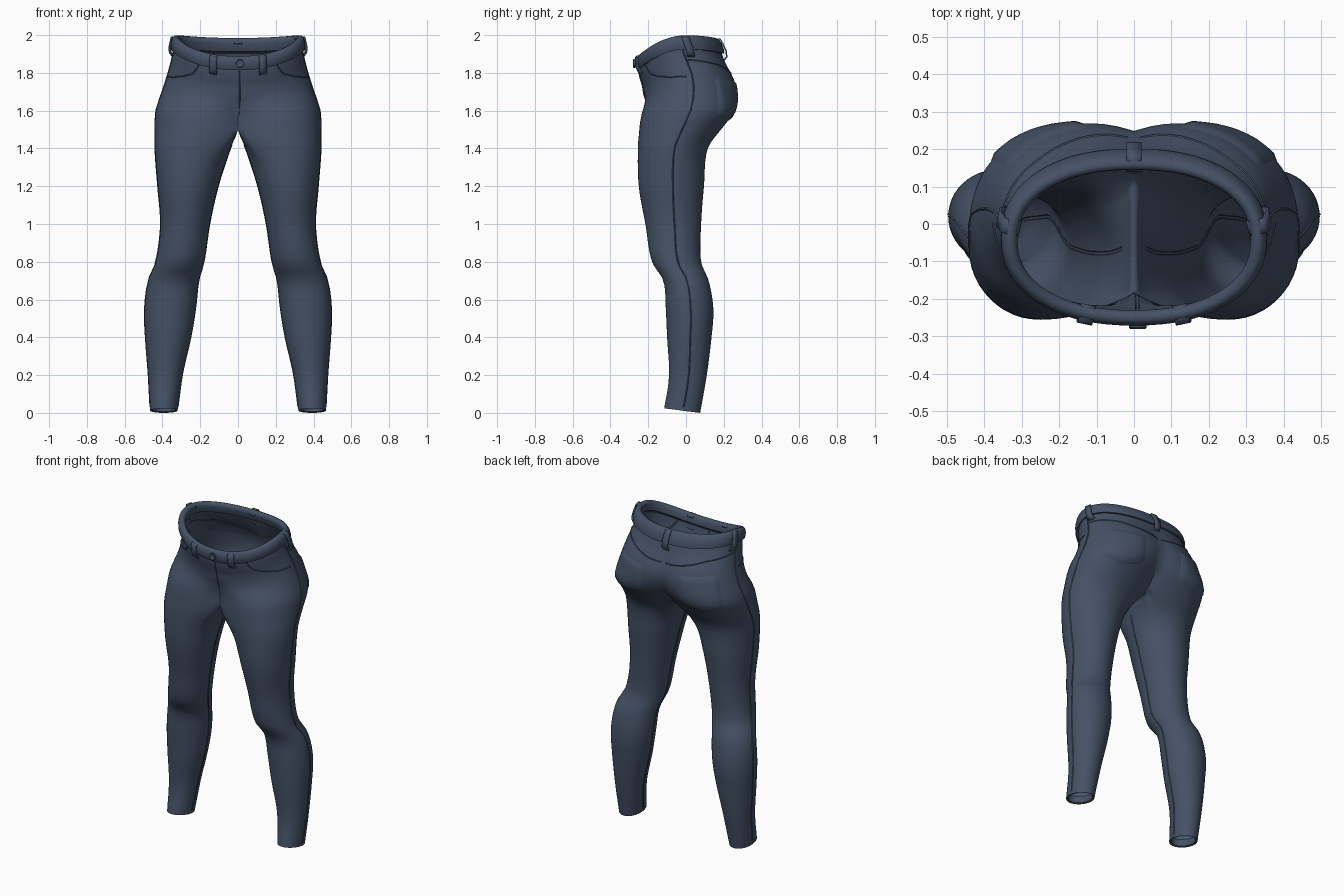
import bpy, bmesh, math
from mathutils import Vector

cube = bpy.data.objects.get("Cube")
if cube:
    bpy.data.objects.remove(cube, do_unlink=True)

denim = bpy.data.materials.new("slate_blue_denim")
denim.use_nodes = True
denim_colour = (0.06, 0.083, 0.133, 1)
denim.diffuse_color = denim_colour
shader = denim.node_tree.nodes["Principled BSDF"]
shader.inputs["Base Color"].default_value = denim_colour
shader.inputs["Roughness"].default_value = 0.8

CROTCH = 1.5
# Outline by height: z, inner x, outer x, front y, back y
OUTLINE = [
    (0.0, .32, .465, -.115, .075), (0.2, .295, .475, -.09, .11),
    (0.4, .25, .49, -.1, .135), (0.55, .225, .495, -.107, .145),
    (0.7, .208, .475, -.12, .12), (0.8, .18, .435, -.18, .08),
    (1.0, .15, .41, -.215, .08), (1.2, .105, .425, -.25, .095),
    (1.4, .04, .44, -.255, .115), (1.5, 0, .44, -.247, .185),
    (1.6, 0, .435, -.24, .265), (1.7, 0, .402, -.225, .285),
    (1.8, 0, .37, -.23, .268), (1.9, 0, .345, -.248, .205),
    (2.0, 0, .332, -.255, .157),
]


def ease(lo, hi, value):
    t = min(1, max(0, (value - lo) / (hi - lo)))
    return t * t * (3 - 2 * t)


def slope(i, col):
    lo, hi = OUTLINE[max(0, i - 1)], OUTLINE[min(len(OUTLINE) - 1, i + 1)]
    return (hi[col] - lo[col]) / (hi[0] - lo[0])


def outline(z):
    """Smoothly interpolate the outline table."""
    z = min(2, max(0, z))
    i = max(k for k in range(len(OUTLINE) - 1) if OUTLINE[k][0] <= z)
    a, b = OUTLINE[i], OUTLINE[i + 1]
    d = b[0] - a[0]
    t = (z - a[0]) / d
    w = ease(0, 1, t)
    return [a[c] + (b[c] - a[c]) * w
            + d * t * (1 - t) * ((1 - t) * slope(i, c) - t * slope(i + 1, c))
            for c in range(1, 5)]


def power(v, p):
    return math.copysign(abs(v) ** p, v)


def skin(s, z):
    """Left half of the cloth: s = -1 front centre, 0 side, 1 back centre,
    and beyond 1 the inside of the leg."""
    xi, xo, yf, yb = outline(z)
    cy, ry = (yf + yb) / 2, (yb - yf) / 2
    a = math.radians(135) * s
    x = (xi + xo) / 2 + (xo - xi) / 2 * math.cos(a)
    y = cy + ry * math.sin(a)
    pull = ease(1.3, CROTCH, z) * min(1, abs(s)) ** 8
    x += (xi - x) * pull
    hip = ease(CROTCH, 1.75, z)
    if hip > 0:
        b = math.pi / 2 * s
        qx = 0 if abs(s) == 1 else xo * power(math.cos(b), .9)
        qy = cy + ry * power(math.sin(b), .9)
        if s > 0:
            qy -= .035 * s ** 8 * (1 - ease(1.8, 1.95, z))
        x, y = x + (qx - x) * hip, y + (qy - y) * hip
    # The waist dips at the front, the hem lifts a little
    dip = (1.7 if y < 0 else .6) * y * y
    z -= ease(1.55, 1.9, z) * dip
    z += (1 - ease(0, .15, z)) * .012 * (1 - math.sin(a))
    return Vector((x, y, z))


def normal(s, z):
    h = .004
    n = (skin(s + h, z) - skin(s - h, z)).cross(skin(s, z + h) - skin(s, z - h))
    if abs(s) == 1 and z >= CROTCH:
        n.x = 0
    return n.normalized()


def raised(s, z, offset):
    return skin(s, z) + normal(s, z) * offset


def finish(name, bm, mirror=True, thickness=0, angle=40):
    mesh = bpy.data.meshes.new(name)
    bm.to_mesh(mesh)
    bm.free()
    obj = bpy.data.objects.new(name, mesh)
    bpy.context.collection.objects.link(obj)
    mesh.materials.append(denim)
    bpy.ops.object.select_all(action="DESELECT")
    obj.select_set(True)
    bpy.context.view_layer.objects.active = obj
    bpy.ops.object.shade_smooth_by_angle(angle=math.radians(angle))
    if thickness:
        solid = obj.modifiers.new("thickness", "SOLIDIFY")
        solid.thickness, solid.offset = thickness, -1
    if mirror:
        mod = obj.modifiers.new("mirror", "MIRROR")
        mod.use_clip, mod.merge_threshold = True, .0005
    return obj


def stitch(bm, rows, wrap=False):
    """Join rows of vertices with quads."""
    for low, high in zip(rows, rows[1:]):
        n = len(low)
        for i in range(n if wrap else n - 1):
            j = (i + 1) % n
            bm.faces.new((low[i], low[j], high[j], high[i]))


def sheet(name, points, **options):
    bm = bmesh.new()
    stitch(bm, [[bm.verts.new(p) for p in row] for row in points])
    return finish(name, bm, **options)


def steps(lo, hi, count):
    return [lo + (hi - lo) * i / count for i in range(count + 1)]


# Trousers: closed leg rings that open into half rings above the crotch
OUTER, INNER = 36, 12
around = steps(-1, 1, OUTER)
inside = steps(1, 5 / 3, INNER)[1:-1]
bm = bmesh.new()
hem = [[bm.verts.new(raised(s, z, -.012)) for s in around + inside] for z in (.05, .004)]
leg = [[bm.verts.new(skin(s, z)) for s in around + inside] for z in steps(0, CROTCH, 44)]
stitch(bm, hem + leg, wrap=True)
hips = [[bm.verts.new(skin(s, z)) for s in around] for z in steps(CROTCH, 1.96, 20)[1:]]
stitch(bm, [leg[-1][:OUTER + 1]] + hips)
finish("trousers", bm, angle=60)

# Waistband: a rolled band around the top
BAND = [(1.955, -.02), (1.925, -.005), (1.922, .01), (1.94, .017), (1.965, .018),
        (1.988, .013), (1.999, .002), (1.997, -.014), (1.98, -.024), (1.94, -.022)]
sheet("waistband", [[raised(s, z, o) for s in around] for z, o in BAND], angle=60)


# Back pockets: raised patches with a pointed bottom
def pocket_point(u, v, offset):
    s = .3 + .52 * u
    bottom = 1.57 - .045 * (1 - abs(2 * u - 1))
    return raised(s, bottom + (1.79 - bottom) * v, offset)


EDGE = 10
sheet("back_pocket", [[pocket_point(i / EDGE, j / EDGE,
                                    -.003 if i in (0, EDGE) or j in (0, EDGE) else .008)
                       for i in range(EDGE + 1)] for j in range(EDGE + 1)])


# Seams: narrow raised strips that follow the cloth
def ribbon(name, path, width, offsets, **options):
    rows = []
    for i, (s, z) in enumerate(path):
        before, after = path[max(0, i - 1)], path[min(len(path) - 1, i + 1)]
        side = (skin(*after) - skin(*before)).cross(normal(s, z)).normalized()
        middle = (len(offsets) - 1) / 2
        rows.append([raised(s, z, o) + side * width * (k - middle) / middle
                     for k, o in enumerate(offsets)])
    return sheet(name, rows, **options)


def smooth_path(points, count=8):
    path = []
    for (s1, z1), (s2, z2) in zip(points, points[1:]):
        path += [(s1 + (s2 - s1) * k / count, z1 + (z2 - z1) * k / count)
                 for k in range(count)]
    return path + [points[-1]]


seam = (-.002, .003, -.002)
SEAMS = {
    "outer_leg_seam": [(.02, .02), (.02, 1.92)],
    "inner_leg_seam": [(4 / 3, .02), (4 / 3, 1.42)],
    "front_pocket_opening": [(-.04, 1.78), (-.25, 1.785), (-.42, 1.81),
                             (-.55, 1.85), (-.62, 1.93)],
    "back_yoke_seam": [(.04, 1.87), (.5, 1.86), (.98, 1.82)],
}
for name, points in SEAMS.items():
    ribbon(name, smooth_path(points, 30 if "leg" in name else 8), .005, seam)
ribbon("fly_seam", smooth_path([(-.99, 1.92), (-.99, 1.58)], 16), .005, seam, mirror=False)


# Belt loops: straps standing over the band
def belt_loop(name, s, mirror, flare):
    heights = [1.885, 1.9, 1.93, 1.965, 1.99, 1.994, 1.985]
    lifts = [.002, .014 + flare, .025 + flare / 2, .026, .022, .0, -.028]
    rows = []
    tangent = (skin(s + .01, 1.95) - skin(s - .01, 1.95)).normalized()
    for z, lift in zip(heights, lifts):
        centre = raised(s, z, lift)
        rows.append([centre + tangent * k * .02 for k in (-1, 1)])
    sheet(name, rows, mirror=mirror, thickness=.008)


belt_loop("front_belt_loop", -.78, True, 0)
belt_loop("side_belt_loop", .1, True, .008)
belt_loop("back_belt_loop", 1, False, .01)

# Waist button: a disc with a raised rim
bm = bmesh.new()
centre = raised(-1, 1.96, .018) + Vector((.01, 0, 0))
rings = []
for radius, depth in ((.024, 0), (.024, .006), (.02, .009), (.014, .005), (.002, .005)):
    turns = [math.tau * k / 20 for k in range(20)]
    rings.append([bm.verts.new(centre + Vector((radius * math.cos(t), -depth,
                                                radius * math.sin(t)))) for t in turns])
stitch(bm, rings, wrap=True)
bm.faces.new(rings[-1])
finish("waist_button", bm, mirror=False)
